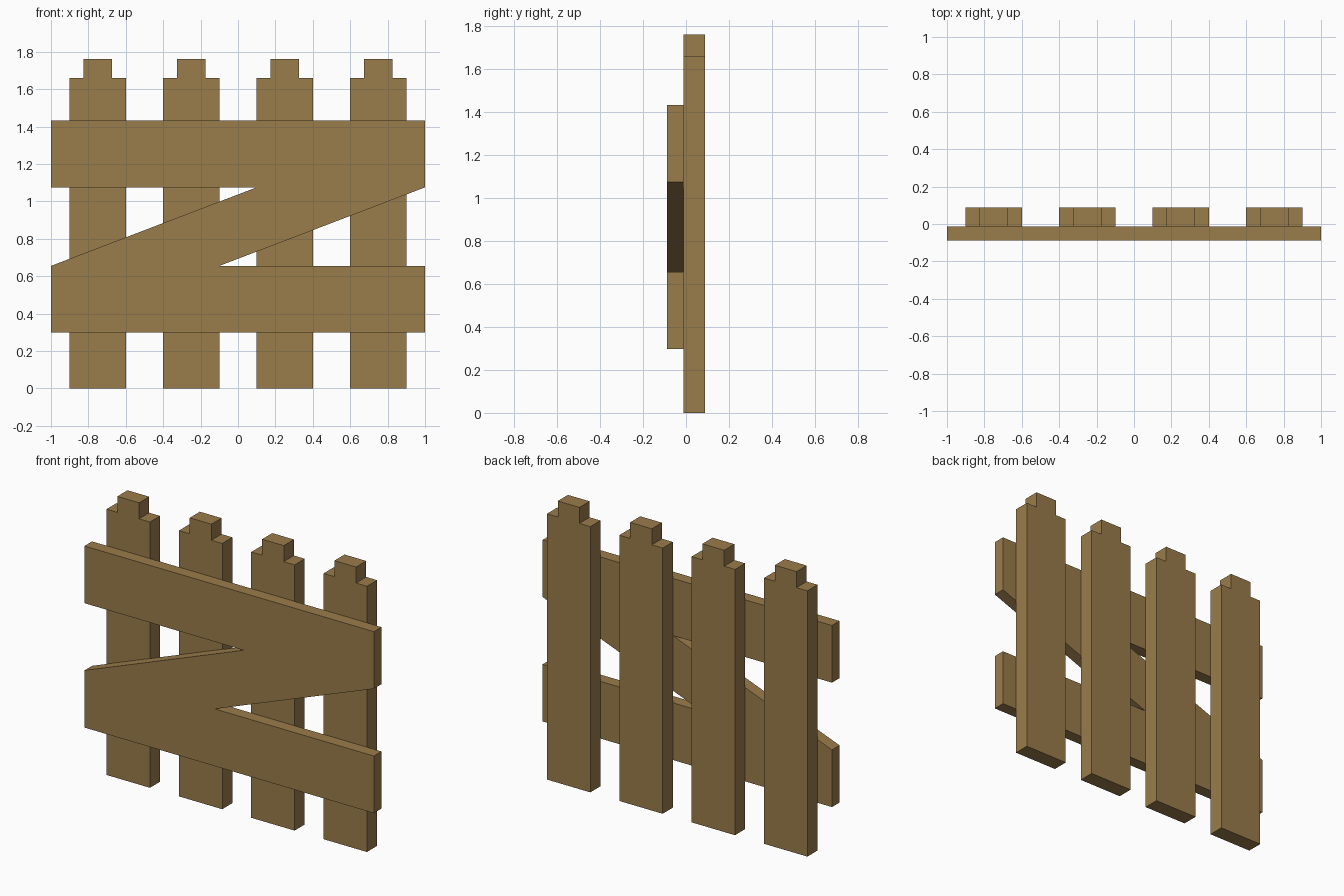
import bpy
import bmesh

if "Cube" in bpy.data.objects:
    bpy.data.objects.remove(bpy.data.objects["Cube"])

wood = bpy.data.materials.new("wood")
wood.diffuse_color = (0.32, 0.2, 0.07, 1)
wood.use_nodes = True
wood.node_tree.nodes["Principled BSDF"].inputs["Base Color"].default_value = wood.diffuse_color


def extrude_outline(name, points, y_front, y_back):
    """Extrude a front-view (x, z) outline from y_front to y_back."""
    bm = bmesh.new()
    face = bm.faces.new([bm.verts.new((x, y_front, z)) for x, z in points])
    result = bmesh.ops.extrude_face_region(bm, geom=[face])
    moved = [v for v in result["geom"] if isinstance(v, bmesh.types.BMVert)]
    bmesh.ops.translate(bm, verts=moved, vec=(0, y_back - y_front, 0))
    bmesh.ops.recalc_face_normals(bm, faces=bm.faces)
    mesh = bpy.data.meshes.new(name)
    bm.to_mesh(mesh)
    bm.free()
    mesh.materials.append(wood)
    obj = bpy.data.objects.new(name, mesh)
    bpy.context.collection.objects.link(obj)
    return obj


Y_FRONT, Y_JOIN, Y_BACK = -0.0875, -0.0125, 0.0875

# Upright pickets with stepped tops
half = [(0.15, 0), (0.15, 1.66), (0.075, 1.66), (0.075, 1.76)]
picket = half + [(-x, z) for x, z in reversed(half)]
for i, cx in enumerate((-0.75, -0.25, 0.25, 0.75)):
    obj = extrude_outline(f"picket_{i + 1}", picket, Y_JOIN, Y_BACK)
    obj.location.x = cx

# Z-shaped brace: two rails joined by a diagonal, point-symmetric outline
CENTER_Z = 0.865
lower = [(-1, -0.21), (-1, -0.567), (1, -0.567), (1, -0.21), (-0.1, -0.21)]
brace = [(x, CENTER_Z + z) for x, z in lower]
brace += [(-x, CENTER_Z - z) for x, z in lower]
extrude_outline("z_brace", brace, Y_FRONT, Y_JOIN)
